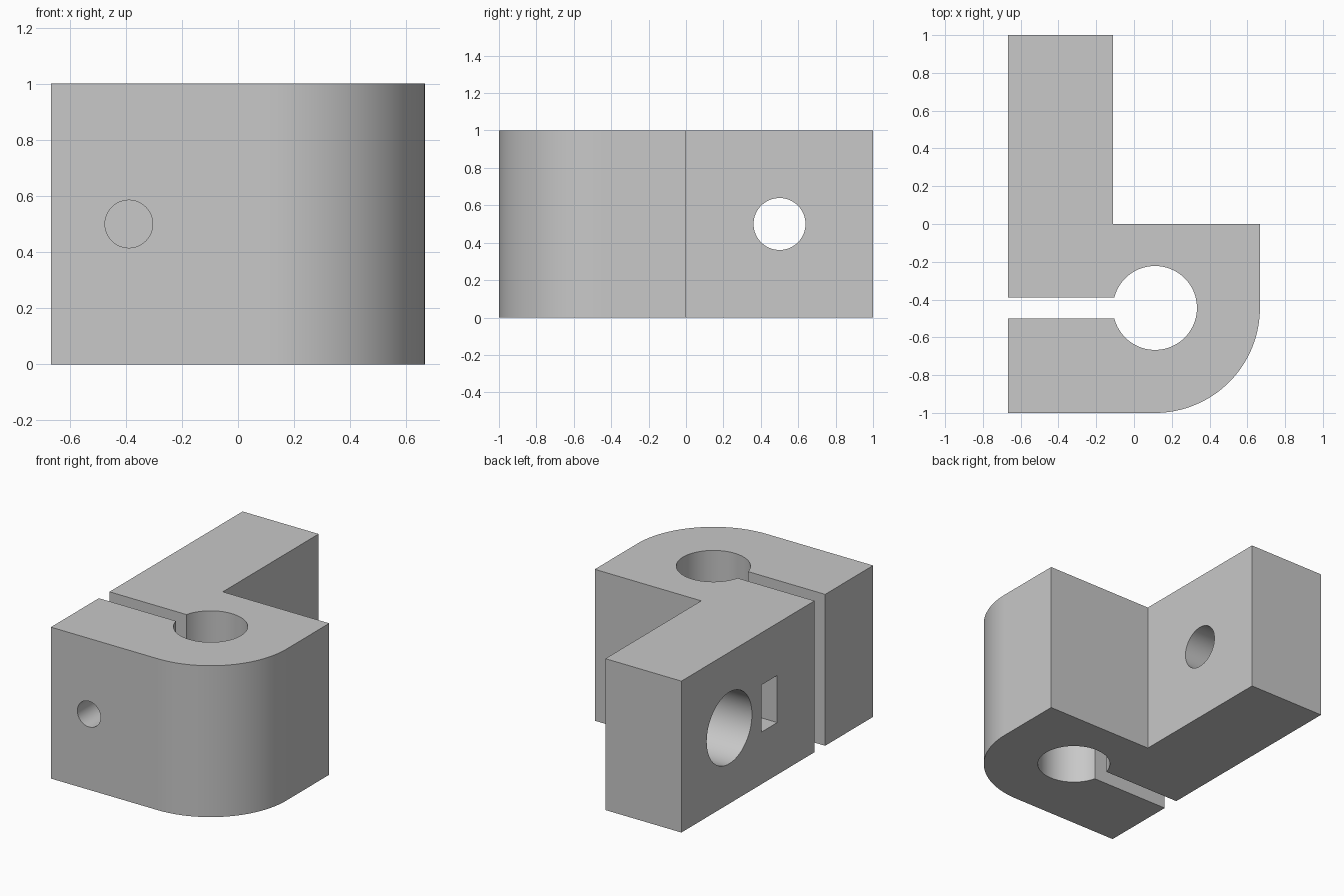
import bpy, bmesh
from math import radians, cos, sin, tan, pi
from mathutils import Matrix, Vector

cube = bpy.data.objects.get("Cube")
if cube:
    bpy.data.objects.remove(cube, do_unlink=True)

UNIT = 1 / 18                      # one design unit
LEFT = -12 * UNIT                  # slotted side face
BORE = Vector((2 * UNIT, -8 * UNIT, 0.5))
BOLT_X = -7 * UNIT
NUT_FLATS = 5.6 * UNIT
ARM_HOLE_Y = 9 * UNIT

grey = bpy.data.materials.new("light grey")
grey.use_nodes = True
colour = (0.58, 0.58, 0.58, 1)
grey.diffuse_color = colour
grey.node_tree.nodes["Principled BSDF"].inputs["Base Color"].default_value = colour


def make_object(name, bm):
    bmesh.ops.recalc_face_normals(bm, faces=bm.faces)
    mesh = bpy.data.meshes.new(name)
    bm.to_mesh(mesh)
    bm.free()
    mesh.materials.append(grey)
    obj = bpy.data.objects.new(name, mesh)
    bpy.context.collection.objects.link(obj)
    return obj


def prism(name, outline, height):
    bm = bmesh.new()
    base = bm.faces.new([bm.verts.new((x, y, 0)) for x, y in outline])
    top = bmesh.ops.extrude_face_region(bm, geom=[base])["geom"]
    verts = [v for v in top if isinstance(v, bmesh.types.BMVert)]
    bmesh.ops.translate(bm, verts=verts, vec=(0, 0, height))
    return make_object(name, bm)


def rod(name, start, end, radius, sides=64):
    start, end = Vector(start), Vector(end)
    axis = end - start
    turn = axis.to_track_quat('Z', 'Y').to_matrix().to_4x4()
    bm = bmesh.new()
    bmesh.ops.create_cone(bm, cap_ends=True, segments=sides, radius1=radius,
                          radius2=radius, depth=axis.length,
                          matrix=Matrix.Translation((start + end) / 2) @ turn)
    return make_object(name, bm)


def cut(target, cutter):
    cutter.hide_render = True
    mod = target.modifiers.new(cutter.name, 'BOOLEAN')
    mod.operation = 'DIFFERENCE'
    mod.solver = 'EXACT'
    mod.object = cutter
    bpy.context.view_layer.objects.active = target
    bpy.ops.object.modifier_apply(modifier=mod.name)
    bpy.data.objects.remove(cutter, do_unlink=True)


# Clamp block with one rounded corner and a straight mounting arm
round_radius = 10 * UNIT
corner = [(BORE.x + round_radius * cos(a), BORE.y + round_radius * sin(a))
          for a in (radians(-90 + 90 * i / 32) for i in range(33))]
arm_side = -2 * UNIT
outline = [(LEFT, -1)] + corner + [(-LEFT, 0), (arm_side, 0), (arm_side, 1), (LEFT, 1)]
clamp = prism("clamp_bracket", outline, 1)

# Main vertical bore and the clamping slit leading into it
cut(clamp, rod("bore", (BORE.x, BORE.y, -0.1), (BORE.x, BORE.y, 1.1), 4 * UNIT, 96))
slit = [(LEFT - 0.1, -9 * UNIT), (BORE.x - 2 * UNIT, -9 * UNIT),
        (BORE.x - 2 * UNIT, -7 * UNIT), (LEFT - 0.1, -7 * UNIT)]
slit_cutter = prism("slit", slit, 1.2)
slit_cutter.data.transform(Matrix.Translation((0, 0, -0.1)))
cut(clamp, slit_cutter)

# Mounting hole through the arm, with a deep recess for the screw head
cut(clamp, rod("mounting_hole", (LEFT - 0.1, ARM_HOLE_Y, 0.5), (0.1, ARM_HOLE_Y, 0.5), 2.5 * UNIT))
cut(clamp, rod("head_recess", (LEFT - 0.1, ARM_HOLE_Y, 0.5),
               (LEFT + 6 * UNIT, ARM_HOLE_Y, 0.5), 4.25 * UNIT))

# Nut pocket: open at the side face, pointed at its inner end
half = NUT_FLATS / 2
shoulder = half * tan(pi / 6)
pocket = [(LEFT - 0.1, -half), (BOLT_X + shoulder, -half),
          (BOLT_X + 2 * shoulder, 0), (BOLT_X + shoulder, half), (LEFT - 0.1, half)]
pocket_cutter = prism("nut_pocket", pocket, 3 * UNIT)
pocket_cutter.data.transform(Matrix.Translation((0, 3 * UNIT, 0.5)) @ Matrix.Rotation(pi / 2, 4, 'X'))
cut(clamp, pocket_cutter)

# Clamping bolt hole from the front face to the nut pocket
cut(clamp, rod("bolt_hole", (BOLT_X, -1.1, 0.5), (BOLT_X, 2 * UNIT, 0.5), 1.53 * UNIT, 48))

# Smooth curved walls, crisp edges
bpy.ops.object.select_all(action='DESELECT')
clamp.select_set(True)
bpy.context.view_layer.objects.active = clamp
bpy.ops.object.shade_smooth_by_angle(angle=radians(25))
